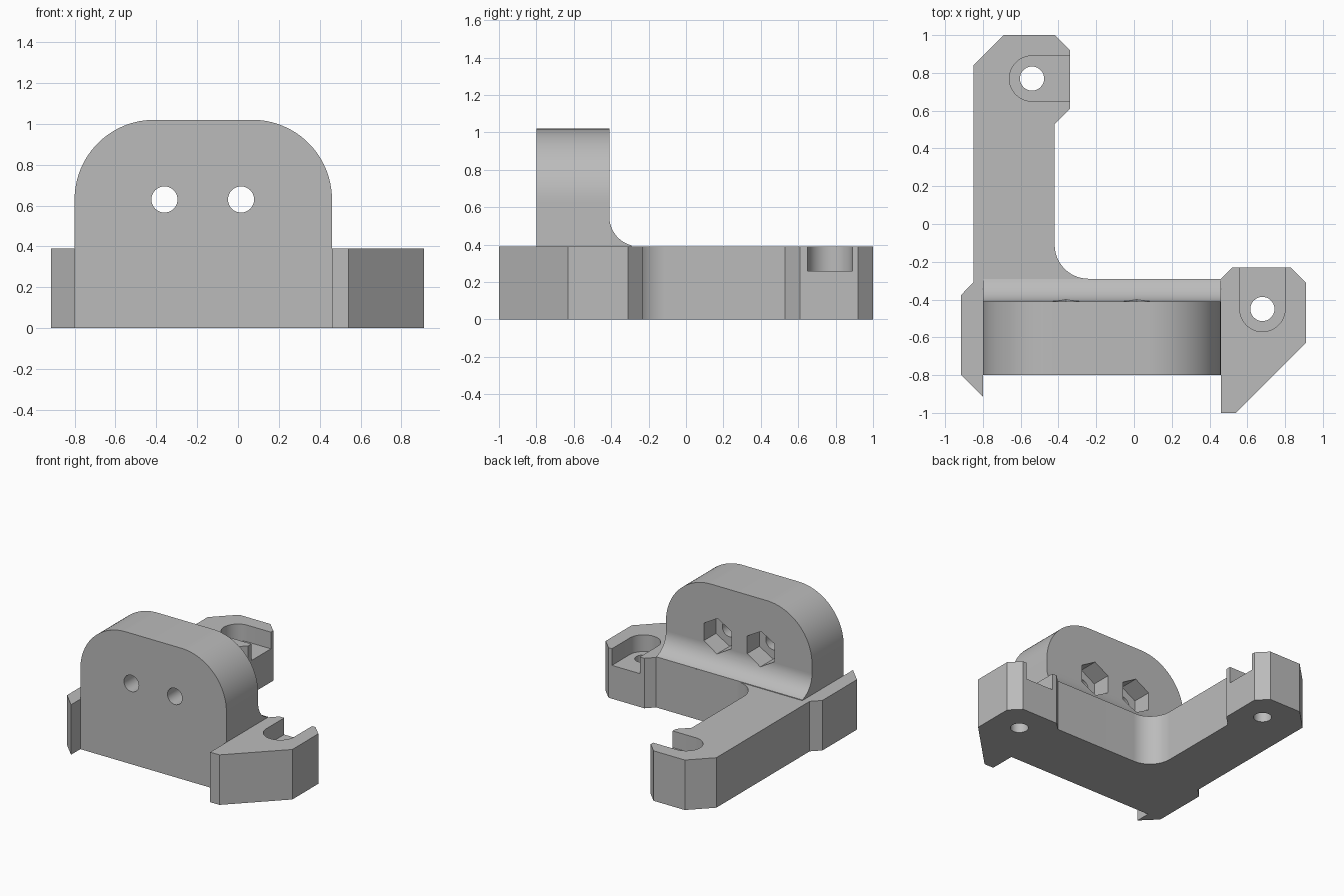
import bpy, bmesh
from math import sin, cos, radians
from mathutils import Vector

if "Cube" in bpy.data.objects:
    bpy.data.objects.remove(bpy.data.objects["Cube"])

grey = bpy.data.materials.new("plain_grey")
grey.use_nodes = True
COLOUR = (0.5, 0.5, 0.5, 1)
grey.diffuse_color = COLOUR
grey.node_tree.nodes["Principled BSDF"].inputs["Base Color"].default_value = COLOUR


def arc(u, v, r, start, end, steps=24):
    angles = [radians(start + (end - start) * i / steps) for i in range(steps + 1)]
    return [(u + r * cos(a), v + r * sin(a)) for a in angles]


def prism(name, outline, axis, low, high):
    """Extrude a 2D outline along x, y or z."""
    place = {"x": lambda u, v, w: (w, u, v),
             "y": lambda u, v, w: (u, w, v),
             "z": lambda u, v, w: (u, v, w)}[axis]
    bm = bmesh.new()
    face = bm.faces.new([bm.verts.new(place(u, v, low)) for u, v in outline])
    grown = bmesh.ops.extrude_face_region(bm, geom=[face])["geom"]
    moved = [g for g in grown if isinstance(g, bmesh.types.BMVert)]
    bmesh.ops.translate(bm, verts=moved, vec=Vector(place(0, 0, high - low)))
    bmesh.ops.recalc_face_normals(bm, faces=bm.faces)
    mesh = bpy.data.meshes.new(name)
    bm.to_mesh(mesh)
    bm.free()
    mesh.materials.append(grey)
    obj = bpy.data.objects.new(name, mesh)
    bpy.context.collection.objects.link(obj)
    return obj


def combine(target, tool, operation):
    """Apply a boolean and remove the tool."""
    mod = target.modifiers.new(tool.name, "BOOLEAN")
    mod.operation, mod.object, mod.solver = operation, tool, "EXACT"
    bpy.context.view_layer.update()
    graph = bpy.context.evaluated_depsgraph_get()
    result = bpy.data.meshes.new_from_object(target.evaluated_get(graph))
    target.modifiers.clear()
    target.data = result
    bpy.data.objects.remove(tool)


LEFT, RIGHT, FRONT, REAR = -0.8, 0.46, -0.8, -0.41
TOP, DECK, FLOOR = 1.02, 0.39, 0.26

# L-shaped base with chamfered feet and a rounded inner corner
outline = [(LEFT, FRONT), (RIGHT, FRONT), (RIGHT, -1), (0.54, -1), (0.91, -0.63),
           (0.91, -0.31), (0.83, -0.23), (0.52, -0.23), (RIGHT, -0.29)]
outline += arc(-0.24, -0.11, 0.18, 270, 180)
outline += [(-0.42, 0.53), (-0.34, 0.61), (-0.34, 0.92), (-0.42, 1), (-0.69, 1),
            (-0.85, 0.84), (-0.85, -0.31), (-0.915, -0.375), (-0.915, -0.8), (LEFT, -0.915)]
bracket = prism("mounting_bracket", outline, "z", 0, DECK)

# Upright plate with rounded shoulders
R = 0.39
plate = [(LEFT, 0.2), (RIGHT, 0.2)]
plate += arc(RIGHT - R, TOP - R, R, 0, 90) + arc(LEFT + R, TOP - R, R, 90, 180)
combine(bracket, prism("upright_plate", plate, "y", FRONT, REAR), "UNION")

# Concave fillet behind the plate
fillet = [(-0.29, 0.2), (-0.5, 0.2), (-0.5, 0.55)] + arc(-0.25, 0.55, 0.16, 180, 255.5)
combine(bracket, prism("rear_fillet", fillet, "x", LEFT, RIGHT), "UNION")

# Bolt holes through the plate with hexagonal nut pockets behind
for x in (-0.36, 0.015):
    hole = arc(x, 0.63, 0.064, 0, 348.75, 31)
    combine(bracket, prism("bolt_hole", hole, "y", -0.9, -0.2), "DIFFERENCE")
    pocket = arc(x, 0.63, 0.137, 30, 330, 5)
    combine(bracket, prism("nut_pocket", pocket, "y", REAR - 0.15, -0.2), "DIFFERENCE")

# Foot screw holes under open-ended counterbore slots
rear_slot = arc(-0.54, 0.77, 0.12, 90, 270) + [(-0.2, 0.65), (-0.2, 0.89)]
side_slot = arc(0.68, -0.45, 0.12, 180, 360) + [(0.8, -0.1), (0.56, -0.1)]
for x, y, slot in ((-0.54, 0.77, rear_slot), (0.68, -0.45, side_slot)):
    combine(bracket, prism("screw_slot", slot, "z", FLOOR, 0.6), "DIFFERENCE")
    hole = arc(x, y, 0.064, 0, 348.75, 31)
    combine(bracket, prism("screw_hole", hole, "z", -0.1, 0.6), "DIFFERENCE")

# Smooth curves, crisp edges
bpy.ops.object.select_all(action="DESELECT")
bracket.select_set(True)
bpy.context.view_layer.objects.active = bracket
bpy.ops.object.shade_smooth_by_angle(angle=radians(20))
